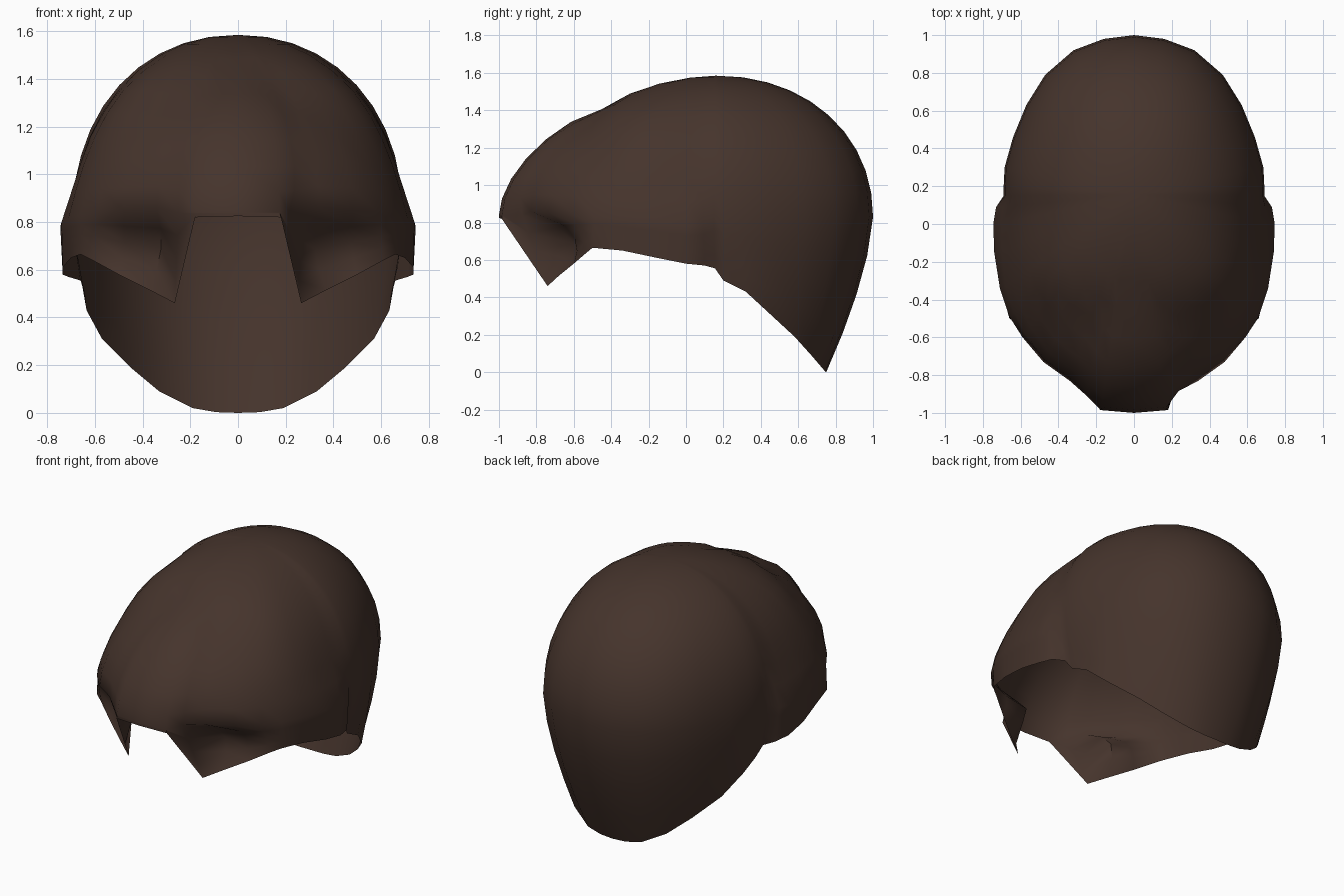
import bpy, bmesh, math
from mathutils import Vector

CROWN = Vector((0, 0.16, 1.585))
ARC, LOW = 10, 4          # rows above and below the widest line

# Stations around one half, front to back:
# widest point x, y, z, hem point x, y, z, roundness of the arc
STATIONS = [
    (0.00, -1.00, 0.84, 0.00, -1.00, 0.825, 1.74),
    (0.175, -0.985, 0.84, 0.18, -0.985, 0.82, 1.74),
    (0.25, -0.91, 0.84, 0.265, -0.74, 0.46, 1.77),
    (0.34, -0.83, 0.86, 0.37, -0.68, 0.515, 1.80),
    (0.48, -0.73, 0.85, 0.50, -0.60, 0.58, 1.83),
    (0.59, -0.60, 0.84, 0.61, -0.53, 0.64, 1.86),
    (0.65, -0.49, 0.83, 0.66, -0.50, 0.665, 1.88),
    (0.69, -0.34, 0.82, 0.70, -0.34, 0.65, 1.92),
    (0.695, -0.15, 0.80, 0.735, -0.15, 0.61, 2.00),
    (0.695, 0.00, 0.78, 0.735, 0.00, 0.58, 2.08),
    (0.69, 0.09, 0.79, 0.71, 0.10, 0.57, 2.10),
    (0.69, 0.15, 0.83, 0.66, 0.155, 0.555, 2.12),
    (0.69, 0.20, 0.83, 0.64, 0.20, 0.49, 2.12),
    (0.685, 0.30, 0.83, 0.635, 0.32, 0.43, 2.12),
    (0.64, 0.46, 0.83, 0.57, 0.45, 0.31, 2.12),
    (0.57, 0.63, 0.83, 0.45, 0.58, 0.19, 2.12),
    (0.47, 0.79, 0.83, 0.33, 0.67, 0.09, 2.10),
    (0.32, 0.92, 0.83, 0.19, 0.73, 0.02, 2.10),
    (0.16, 0.98, 0.83, 0.09, 0.745, 0.003, 2.10),
    (0.00, 1.00, 0.83, 0.00, 0.75, 0.00, 2.10),
]
FLARE = {6: 0.01, 7: 0.02, 8: 0.045, 9: 0.05, 10: 0.04}   # sides kick outward
HOLLOW = {3: 0.16, 4: 0.07}                               # beside the pointed lock
VALLEY = [0.035, 0.035, 0.038, 0.04, 0.04, 0.038, 0.03, 0.015]


def strand(i, side):
    """Points from just below the crown down to the hem."""
    ex, ey, ez, rx, ry, rz, n = STATIONS[i]
    wide, hem = Vector((ex * side, ey, ez)), Vector((rx * side, ry, rz))
    # sideways flare, and a parted lock stepped back on one side only
    kick = Vector((FLARE.get(i, 0) * side, 0, 0))
    if i == 2 and side > 0:
        kick = Vector((-0.035, 0.035, 0))
    pts = []
    # rounded upper arc with a shallow valley behind the fringe
    for k in range(1, ARC + 1):
        a = math.pi / 2 * k / ARC
        u, w = math.sin(a) ** (2 / n), max(math.cos(a), 0) ** (2 / n)
        depth = VALLEY[i] if i < len(VALLEY) else 0
        valley = depth * math.exp(-((u - min(0.5 + 0.07 * i, 0.9)) / 0.12) ** 2)
        if k == ARC:
            valley = 0
        u, w = u * (1 - valley), w * (1 - valley)
        p = Vector((wide.x * u, CROWN.y + (wide.y - CROWN.y) * u,
                    wide.z + (CROWN.z - wide.z) * w))
        pts.append(p + kick * {ARC: 1, ARC - 1: 0.3}.get(k, 0))
    # lower part curls in to the hem
    top = wide + kick
    for k in range(1, LOW + 1):
        s = k / LOW
        p = top.lerp(hem, s ** 1.5 if i > 10 else s)
        p.z = top.z + (hem.z - top.z) * s
        d = HOLLOW.get(i, 0) * math.sin(math.pi * s)
        pts.append(p + Vector((-side * d * 0.2, d, 0)))
    return pts


# Hair shell: one open surface lofted around the head
bm = bmesh.new()
crown = bm.verts.new(CROWN)
last = len(STATIONS) - 1
order = [(i, 1) for i in range(last + 1)] + [(i, -1) for i in range(last - 1, 0, -1)]
cols = [[bm.verts.new(p) for p in strand(i, s)] for i, s in order]
for c, d in zip(cols, cols[1:] + cols[:1]):
    bm.faces.new((crown, c[0], d[0]))
    for k in range(ARC + LOW - 1):
        bm.faces.new((c[k], c[k + 1], d[k + 1], d[k]))
for f in bm.faces:
    f.smooth = True

mesh = bpy.data.meshes.new("hair_shell")
bm.to_mesh(mesh)
bm.free()
hair = bpy.data.objects.new("hair_shell", mesh)
bpy.context.collection.objects.link(hair)

brown = bpy.data.materials.new("dark_brown")
brown.diffuse_color = (0.06, 0.034, 0.025, 1)
mesh.materials.append(brown)

bpy.context.view_layer.objects.active = hair
hair.select_set(True)
bpy.ops.object.shade_smooth_by_angle(angle=math.radians(60))
